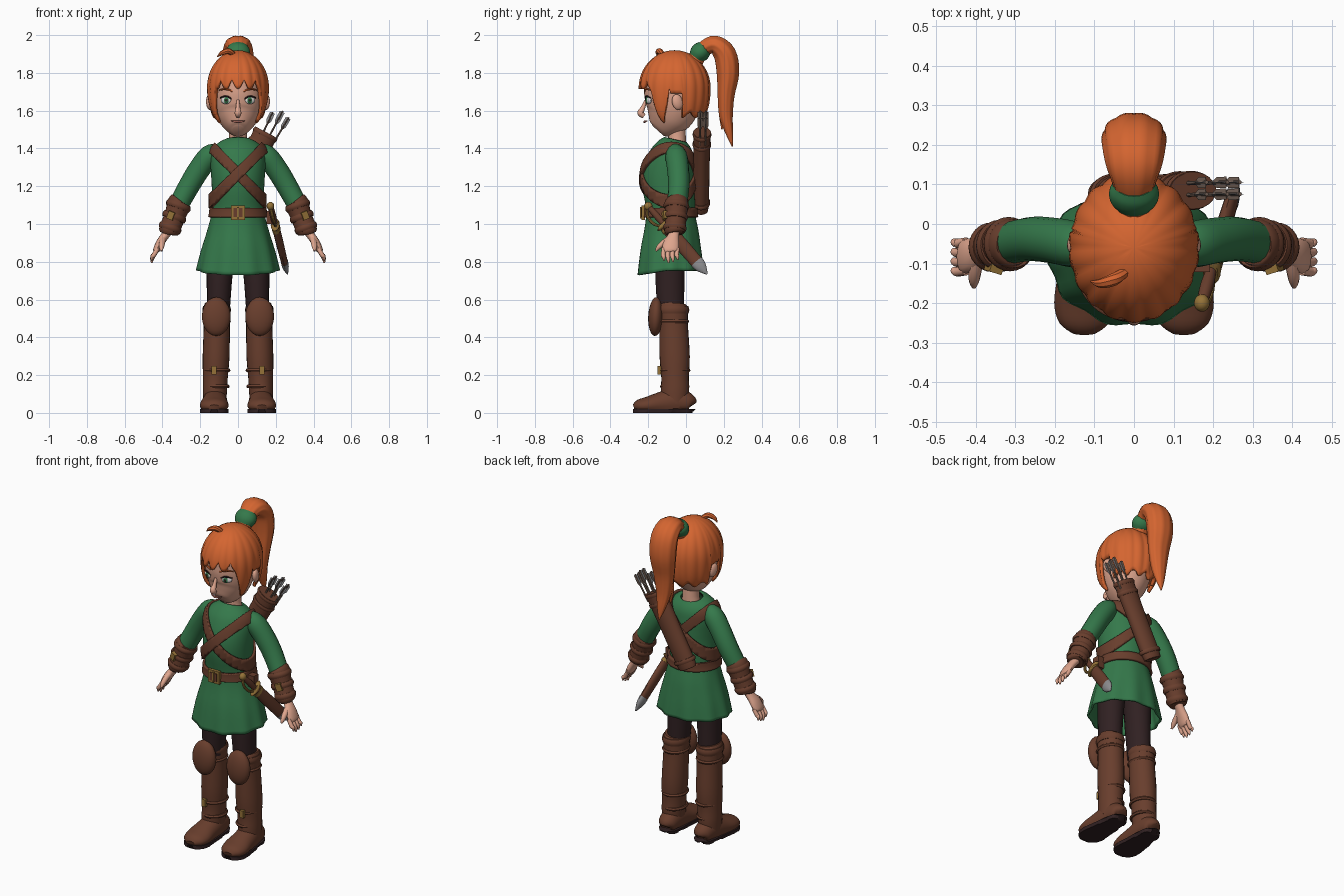
import bpy, bmesh, math
from mathutils import Vector, Matrix, Euler

cube = bpy.data.objects.get("Cube")
if cube:
    bpy.data.objects.remove(cube)

def material(name, *rgb):
    m = bpy.data.materials.new(name)
    m.use_nodes = True
    m.diffuse_color = (*rgb, 1)
    m.node_tree.nodes["Principled BSDF"].inputs["Base Color"].default_value = (*rgb, 1)
    return m

HAIR = material("orange_hair", .66, .13, .03)
SKIN = material("skin", .74, .38, .27)
GREEN = material("green_cloth", .035, .19, .07)
LEATHER = material("brown_leather", .14, .048, .026)
DARK = material("dark_cloth", .03, .015, .016)
GOLD = material("brass", .30, .17, .04)
STEEL = material("steel", .27, .27, .28)
ARROW = material("arrow_wood", .20, .14, .11)
WHITE = material("eye_white", .75, .72, .70)
LIP = material("lip", .48, .17, .13)

def finish(name, bm, mat, thick=0, offset=-1):
    bmesh.ops.recalc_face_normals(bm, faces=bm.faces)
    me = bpy.data.meshes.new(name)
    bm.to_mesh(me)
    bm.free()
    me.materials.append(mat)
    me.shade_smooth()
    me.set_sharp_from_angle(angle=math.radians(40))
    ob = bpy.data.objects.new(name, me)
    bpy.context.collection.objects.link(ob)
    if thick:
        mod = ob.modifiers.new("thickness", "SOLIDIFY")
        mod.thickness, mod.offset = thick, offset
    return ob

def smooth_rows(rows, sub):
    """Catmull-Rom interpolation of (x, y, z, a, b) rows."""
    rows = [Vector(r if len(r) == 5 else (*r, r[3])) for r in rows]
    out, last = [], len(rows) - 1
    for i in range(last):
        p, q, r, s = (rows[max(0, min(last, j))] for j in range(i - 1, i + 3))
        for k in range(sub):
            t = k / sub
            out.append(.5 * (2*q + (r - p)*t + (2*p - 5*q + 4*r - s)*t*t + (3*q - p - 3*r + s)*t**3))
    return out + [rows[last]]

def tube(name, rows, mat, m=1, side=(1, 0, 0), n=16, sub=4, caps=True, wave=None, post=None, thick=0):
    """Elliptical sweep; a is the radius along side, b across it, m = -1 mirrors."""
    rows = smooth_rows(rows, sub)
    pts = [Vector(r[:3]) for r in rows]
    bm, rings = bmesh.new(), []
    for i, r in enumerate(rows):
        t = (pts[min(i + 1, len(pts) - 1)] - pts[max(i - 1, 0)]).normalized()
        u = Vector(side)
        u = (u - t * u.dot(t)).normalized()
        v = t.cross(u)
        ring = []
        for k in range(n):
            ang = math.tau * k / n
            f = wave(i / (len(rows) - 1), ang) if wave else 1
            p = pts[i] + f * (u * max(r[3], .001) * math.cos(ang) + v * max(r[4], .001) * math.sin(ang))
            p = post(p) if post else p
            ring.append(bm.verts.new((p.x * m, p.y, p.z)))
        rings.append(ring)
    for a, b in zip(rings, rings[1:]):
        for k in range(n):
            bm.faces.new((a[k], a[k - 1], b[k - 1], b[k]))
    if caps:
        bm.faces.new(rings[0])
        bm.faces.new(rings[-1])
    return finish(name, bm, mat, thick)

def shape(name, loc, size, mat, rot=(0, 0, 0), box=False):
    bm = bmesh.new()
    mx = Matrix.LocRotScale(Vector(loc), Euler(rot), Vector(size))
    if box:
        bmesh.ops.create_cube(bm, size=2, matrix=mx)
    else:
        bmesh.ops.create_uvsphere(bm, u_segments=20, v_segments=12, radius=1, matrix=mx)
    return finish(name, bm, mat)

# Tunic: rows of height, front, back and half width
profile = [(.755, -.258, .095, .217), (.85, -.245, .085, .195), (.95, -.226, .07, .166),
           (1.04, -.212, .05, .143), (1.1, -.212, .048, .137), (1.2, -.23, .045, .139),
           (1.27, -.227, .045, .143), (1.34, -.203, .045, .146), (1.39, -.175, .04, .138),
           (1.425, -.145, .025, .108), (1.447, -.115, .005, .068)]
def folds(u, ang):
    return 1 + .03 * max(0, 1 - u * 3.2) * math.cos(10 * ang)
def hem(p):
    if p.z < .9:
        p.z -= (.9 - p.z) * .2 * max(0, -(p.y + .1) / .16)
    return p
tunic = tube("tunic", [(0, (f + b) / 2, z, w, (b - f) / 2) for z, f, b, w in profile],
             GREEN, n=60, caps=False, wave=folds, post=hem, thick=.012)

# Belt and crossed straps: slabs cut from the tunic surface
def slab(name, center, normal, half, thick):
    bm = bmesh.new()
    bm.from_mesh(tunic.data)
    c, nrm = Vector(center), Vector(normal).normalized()
    for d in (1, -1):
        bmesh.ops.bisect_plane(bm, geom=bm.verts[:] + bm.edges[:] + bm.faces[:],
                               plane_co=c + nrm * half * d, plane_no=nrm * d, clear_outer=True)
    finish(name, bm, LEATHER, thick, 1)
slab("belt", (0, 0, 1.06), (0, 0, 1), .026, .014)
slab("right_shoulder_strap", (0, 0, 1.265), (1.05, 0, 1), .026, .013)
slab("left_shoulder_strap", (0, 0, 1.265), (-1.05, 0, 1), .026, .018)
shape("belt_buckle", (0, -.226, 1.06), (.038, .009, .038), GOLD, box=True)
shape("buckle_center", (0, -.232, 1.06), (.024, .007, .024), LEATHER, box=True)
shape("buckle_prong", (0, -.238, 1.06), (.005, .005, .03), GOLD, box=True)
tube("collar_slit", [(0, -.135, 1.435, .006), (0, -.172, 1.395, .006), (0, -.2, 1.345, .004)], DARK, n=6)

# Neck and head
tube("neck", [(0, -.05, 1.40, .06, .05), (0, -.048, 1.46, .047), (0, -.055, 1.56, .05)], SKIN)
face = [(1.493, -.185, -.11, .028), (1.505, -.205, -.07, .056), (1.54, -.217, -.01, .092),
        (1.58, -.223, .04, .115), (1.63, -.221, .07, .13), (1.7, -.222, .09, .137),
        (1.8, -.21, .09, .13), (1.88, -.13, .04, .07)]
tube("head", [(0, (f + b) / 2, z, w, (b - f) / 2) for z, f, b, w in face], SKIN, n=32)
tube("nose", [(0, -.212, 1.655, .008), (0, -.228, 1.615, .012), (0, -.24, 1.588, .018), (0, -.222, 1.57, .012)], SKIN, n=12)
tube("mouth", [(-.035, -.207, 1.546, .003), (0, -.22, 1.541, .007, .006), (.035, -.207, 1.546, .003)], LIP, side=(0, 0, 1), n=8)

for s, side in ((1, "left"), (-1, "right")):
    # Face details
    shape(side + "_eye", (.064 * s, -.198, 1.655), (.029, .012, .02), WHITE, (0, 0, .4 * s))
    shape(side + "_iris", (.062 * s, -.206, 1.655), (.015, .007, .017), GREEN, (0, 0, .4 * s))
    shape(side + "_pupil", (.062 * s, -.211, 1.655), (.007, .004, .008), DARK, (0, 0, .4 * s))
    tube(side + "_lashes", [(.034, -.214, 1.662, .003), (.062, -.211, 1.677, .005), (.094, -.188, 1.668, .003)], DARK, s, n=6)
    tube(side + "_eyebrow", [(.03, -.22, 1.702, .004), (.065, -.212, 1.715, .006), (.1, -.185, 1.708, .003)], HAIR, s, n=6)
    shape(side + "_ear", (.15 * s, -.045, 1.645), (.018, .03, .042), SKIN, (.25, 0, .3 * s))

    # Arms
    tube(side + "_sleeve", [(.105, -.06, 1.375, .04, .05), (.15, -.052, 1.36, .058), (.205, -.042, 1.29, .058),
                            (.26, -.038, 1.2, .056), (.315, -.048, 1.1, .053)], GREEN, s, side=(0, 1, 0))
    tube(side + "_bracer", [(.302, -.05, 1.125, .054), (.31, -.05, 1.11, .063), (.335, -.053, 1.04, .056),
                            (.365, -.06, .965, .055), (.37, -.06, .95, .042)], LEATHER, s, side=(0, 1, 0), n=24)
    for k, t in enumerate((.1, .5, .9)):
        a, b = Vector((.31, -.05, 1.11)), Vector((.365, -.06, .965))
        d = (b - a) * .1
        c = a.lerp(b, t)
        r = .069 - .003 * k
        tube(f"{side}_bracer_band_{k + 1}", [(*(c - d), r - .006), (*c, r), (*(c + d), r - .006)],
             LEATHER, s, side=(0, 1, 0), n=24, sub=2)
    shape(side + "_bracer_buckle", (.355 * s, -.113, 1.045), (.017, .01, .021), GOLD, (0, -.37 * s, .3 * s), True)

    # Hands
    tube(side + "_palm", [(.36, -.062, .975, .03, .026), (.385, -.066, .94, .029, .022), (.412, -.078, .9, .042, .022),
                          (.432, -.083, .862, .042, .018), (.437, -.083, .85, .03, .01)], SKIN, s, side=(0, 1, 0))
    for k in range(4):
        y, low = -.118 + .024 * k, .012 * abs(k - 1.3)
        tube(f"{side}_finger_{k + 1}", [(.425, y, .87, .012), (.446, y - .003, .835, .012),
                                        (.455, y, .81 + low, .010), (.456, y + .002, .79 + low, .004)], SKIN, s, n=10)
    tube(side + "_thumb", [(.395, -.085, .925, .016), (.402, -.12, .9, .016), (.405, -.145, .877, .013),
                           (.405, -.16, .857, .005)], SKIN, s, n=10)

    # Legs and boots
    tube(side + "_legging", [(.09, -.08, .9, .08), (.098, -.085, .72, .068, .077), (.105, -.08, .52, .06, .07)], DARK, s)
    tube(side + "_boot_shaft", [(.11, -.07, .575, .064, .07), (.112, -.07, .55, .07, .08), (.112, -.066, .47, .069, .076),
                                (.116, -.06, .3, .071, .08), (.12, -.058, .19, .066, .073), (.122, -.058, .12, .064, .075),
                                (.123, -.06, .05, .06, .07)], LEATHER, s, n=24)
    for k, (z, r) in enumerate(((.545, .076), (.485, .075), (.225, .073), (.14, .069))):
        h = .02 if k == 0 else .009
        y = -.068 if k < 2 else -.059
        tube(f"{side}_boot_band_{k + 1}", [(.113, y, z - h, r - .005, r + .004), (.113, y, z, r, r + .01),
                                           (.113, y, z + h, r - .005, r + .004)], LEATHER, s, n=24, sub=2)
    shape(side + "_knee_pad", (.115 * s, -.16, .51), (.076, .04, .103), LEATHER, (-.05, 0, 0))
    shape(side + "_boot_buckle", (.128 * s, -.142, .225), (.013, .01, .022), GOLD, box=True)
    foot = [(.118, .034, .04, .02, .02), (.118, .02, .05, .05, .05), (.12, -.05, .06, .062, .075),
            (.124, -.13, .05, .069, .062), (.126, -.2, .04, .076, .047), (.126, -.25, .035, .063, .035),
            (.126, -.276, .028, .03, .016)]
    tube(side + "_boot_foot", foot, LEATHER, s, n=24, post=lambda p: Vector((p.x, p.y, max(p.z, .018))))
    tube(side + "_boot_sole", foot, DARK, s, n=24, post=lambda p: Vector((p.x, p.y, 0 if p.z < .04 else .02)))

# Hair cap with fringe, side locks and nape edge
def hair_edge(a):
    if a < 48:
        return 1.765 - .05 * abs(math.cos(math.radians(a * 7.5)))
    if a < 82:
        return 1.53 + .2 * abs((a - 64) / 18) ** 1.5
    return 1.69 if a < 104 else 1.575 + .015 * math.cos(math.radians(a * 12))
cols, levels = 120, 16
bm, grid = bmesh.new(), []
for i in range(cols):
    th = math.tau * i / cols
    end = math.acos((hair_edge(abs(math.degrees(th) - 360 * (i > cols / 2))) - 1.72) / .2)
    col = []
    for j in range(1, levels + 1):
        phi = end * j / levels
        r = math.sin(phi) if phi < math.pi / 2 else math.sin(phi) ** .4
        r *= 1 + .035 * (abs(math.cos(9 * th)) - .6) * math.sin(phi)
        col.append(bm.verts.new((.164 * r * math.sin(th), -.06 - .188 * r * math.cos(th), 1.72 + .2 * math.cos(phi))))
    grid.append(col)
top = bm.verts.new((0, -.06, 1.92))
for a, b in zip(grid, grid[1:] + grid[:1]):
    bm.faces.new((top, a[0], b[0]))
    for j in range(levels - 1):
        bm.faces.new((a[j], a[j + 1], b[j + 1], b[j]))
finish("hair_cap", bm, HAIR, .018)
tube("loose_curl", [(-.02, -.12, 1.895, .012), (-.05, -.14, 1.915, .016), (-.085, -.15, 1.905, .012),
                    (-.11, -.145, 1.885, .002)], HAIR, side=(0, 1, 0), n=8)

# Ponytail and tie
tube("ponytail", [(0, .05, 1.87, .045), (0, .09, 1.925, .05, .04), (0, .15, 1.948, .07, .05), (0, .205, 1.9, .08, .06),
                  (0, .222, 1.8, .079, .06), (0, .212, 1.68, .064, .045), (0, .212, 1.57, .046, .036),
                  (.005, .23, 1.48, .026, .02), (.01, .245, 1.41, .003)], HAIR, n=40,
     wave=lambda u, ang: 1 + .05 * (abs(math.cos(5 * ang)) - .6))
tube("ponytail_side_strand", [(-.02, .2, 1.66, .03), (-.03, .195, 1.58, .022), (-.03, .19, 1.5, .003)], HAIR, n=10)
tube("hair_tie", [(0, .052, 1.88, .05, .04), (0, .067, 1.9, .062, .05), (0, .085, 1.92, .062, .05),
                  (0, .1, 1.937, .05, .04)], GREEN, n=24)

# Quiver and arrows
low, high = Vector((-.06, .078, 1.09)), Vector((.15, .085, 1.485))
across = Vector((.88, 0, -.47))
def along(t, r, a=low, b=high):
    return (*a.lerp(b, t), *r)
tube("quiver", [along(-.03, (.04, .028)), along(0, (.058, .042)), along(.5, (.06, .043)), along(1, (.066, .045))],
     LEATHER, side=across, n=24)
for k, t in enumerate((.06, .84, .97)):
    tube(f"quiver_band_{k + 1}", [along(t - .025, (.067, .047)), along(t, (.071, .05)), along(t + .025, (.067, .047))],
         LEATHER, side=across, n=24, sub=2)
axis = (high - low).normalized()
for k in range(6):
    base = high + across * (.036 * (k % 3 - 1)) + Vector((0, .03 * (k // 3) - .012, -.05))
    tip = base + axis * (.155 + .015 * ((k * 2) % 3)) + across * .008 * (k % 3 - 1)
    tube(f"arrow_shaft_{k + 1}", [(*base, .005), (*tip, .005)], ARROW, n=8, sub=1)
    for d, wide in enumerate(((.014, .0025), (.0025, .014))):
        tube(f"arrow_feather_{k + 1}_{d + 1}", [along(.55, (.003, .003), base, tip), along(.68, wide, base, tip),
                                                along(.97, wide, base, tip)],
             (STEEL, ARROW)[d], side=across, n=4, sub=1)

# Sheathed dagger on the left hip
hilt, point = Vector((.172, -.2, 1.095)), Vector((.262, .112, .735))
def dagger(name, mat, *rows):
    return tube(name, [along(t, (a, b), hilt, point) for t, a, b in rows], mat, n=16)
dagger("dagger_grip", LEATHER, (0, .014, .014), (.14, .017, .018), (.28, .013, .015))
dagger("dagger_guard", GOLD, (.25, .018, .03), (.275, .024, .05), (.3, .018, .03))
dagger("dagger_sheath", LEATHER, (.29, .02, .032), (.55, .02, .036), (.84, .017, .034))
dagger("sheath_throat", GOLD, (.31, .023, .036), (.35, .023, .037))
dagger("sheath_tip", STEEL, (.82, .019, .036), (.9, .016, .03), (1, .003, .004))
shape("dagger_pommel", hilt, (.02, .022, .022), GOLD)
tube("knuckle_guard", [(*hilt, .007), (.182, -.205, 1.045, .008), (.195, -.17, 1.0, .008), (.2, -.115, .985, .007)], GOLD, n=8)
shape("sheath_hanger", (.172, -.1, 1.035), (.02, .022, .035), LEATHER, box=True)
